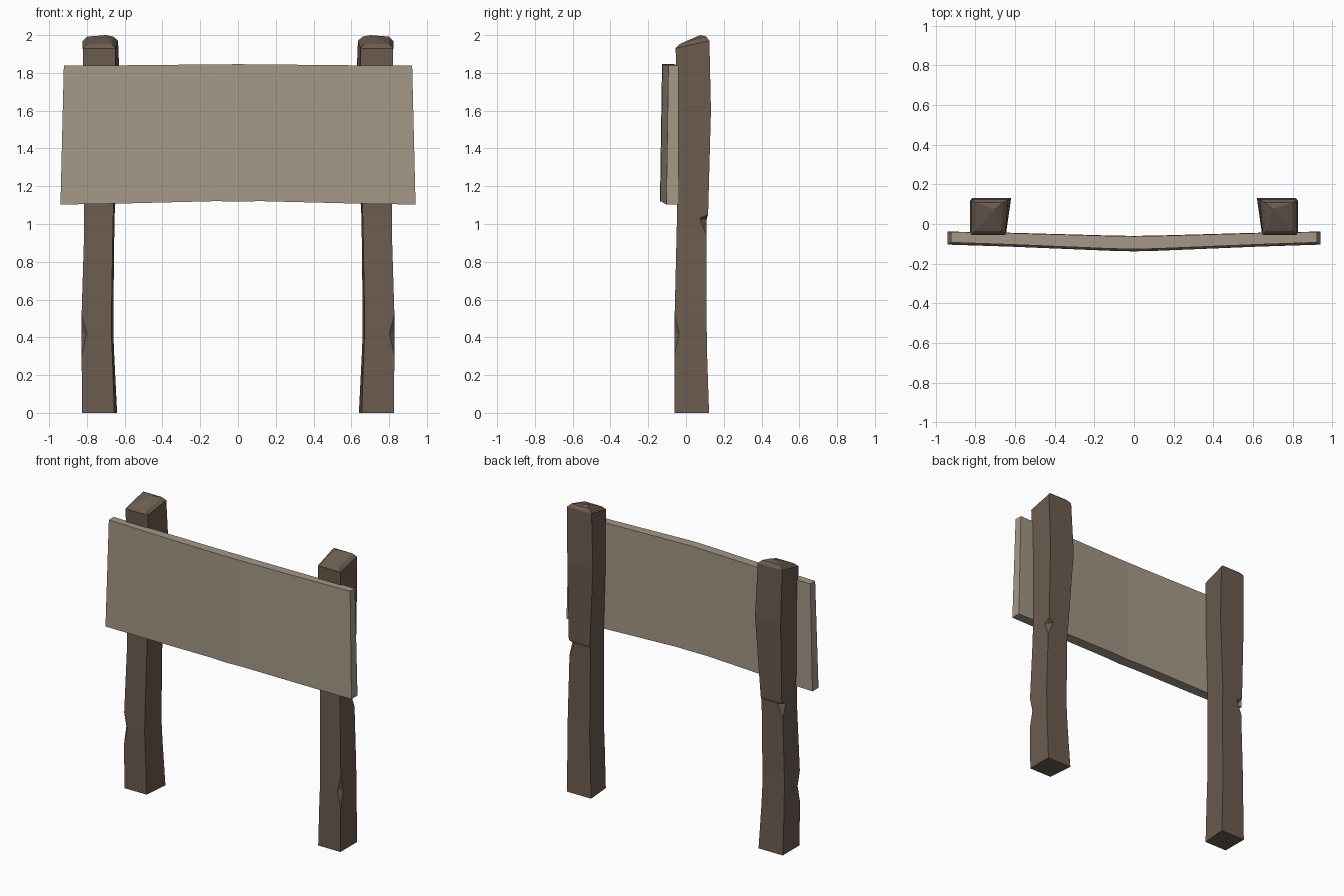
import bpy, bmesh

if "Cube" in bpy.data.objects:
    bpy.data.objects.remove(bpy.data.objects["Cube"])


def material(name, rgb):
    m = bpy.data.materials.new(name)
    m.diffuse_color = (*rgb, 1)
    m.use_nodes = True
    m.node_tree.nodes["Principled BSDF"].inputs["Base Color"].default_value = m.diffuse_color
    return m


POST = material("dark weathered wood", (0.150, 0.108, 0.080))
BOARD = material("pale weathered wood", (0.37, 0.315, 0.24))


def make_object(name, bm, mat):
    bmesh.ops.remove_doubles(bm, verts=bm.verts, dist=0.0005)
    bmesh.ops.recalc_face_normals(bm, faces=bm.faces)
    me = bpy.data.meshes.new(name)
    bm.to_mesh(me)
    bm.free()
    me.materials.append(mat)
    ob = bpy.data.objects.new(name, me)
    bpy.context.collection.objects.link(ob)
    return ob


def bridge(bm, rings):
    n = len(rings[0])
    for a, b in zip(rings, rings[1:]):
        for i in range(n):
            j = (i + 1) % n
            bm.faces.new((a[i], a[j], b[j], b[i]))


# z, inner front x, outer x, inner back x, front y, back y, front chip, back chip
SECTIONS = [
    (0.00, 0.655, 0.825, 0.640, -0.060, 0.122, 0, 0),
    (0.30, 0.665, 0.828, 0.655, -0.062, 0.112, 0, 0),
    (0.42, 0.670, 0.828, 0.660, -0.062, 0.110, 0.026, 0),
    (0.52, 0.670, 0.828, 0.660, -0.060, 0.108, 0, 0),
    (0.94, 0.663, 0.815, 0.655, -0.050, 0.108, 0, 0),
    (1.03, 0.661, 0.814, 0.653, -0.048, 0.110, 0, 0.038),
    (1.05, 0.660, 0.814, 0.653, -0.047, 0.117, 0, 0),
    (1.60, 0.645, 0.815, 0.620, -0.045, 0.132, 0, 0),
]


def section(z, xi, xo, xb, yf, yb, cf, cb, back_z=None):
    bz = z if back_z is None else back_z
    return [(xi, yf, z), (xo - cf, yf, z), (xo, yf + cf, z),
            (xo, yb - cb, bz), (xo - cb, yb, bz), (xb, yb, bz)]


# posts, mirrored left and right, with chipped corners and sloped caps
for side, name in ((-1, "left_post"), (1, "right_post")):
    bm = bmesh.new()
    loops = [section(*s) for s in SECTIONS]
    loops.append(section(1.93, 0.650, 0.822, 0.635, -0.055, 0.124, 0, 0, 1.97))
    loops.append(section(1.952, 0.668, 0.800, 0.660, -0.035, 0.108, 0, 0, 1.992))
    rings = [[bm.verts.new((side * x, y, z)) for x, y, z in lp] for lp in loops]
    bridge(bm, rings)
    bm.faces.new(rings[0])
    peak = bm.verts.new((side * 0.70, 0.075, 2.0))
    top = rings[-1]
    for i in range(6):
        bm.faces.new((top[i], top[(i + 1) % 6], peak))
    make_object(name, bm, POST)

# bowed board: |x| at bottom, |x| at top, back y, front y, bottom z, top z
half = [(0.94, 0.922, -0.038, -0.099, 1.103, 1.840),
        (0.63, 0.63, -0.044, -0.109, 1.108, 1.840),
        (0.12, 0.12, -0.058, -0.130, 1.121, 1.845)]
middle = [(0, 0, -0.060, -0.133, 1.119, 1.846)]
columns = [(-a, -b, *r) for a, b, *r in half] + middle + half[::-1]
bm = bmesh.new()
rings = []
for xb, xt, yb, yf, zb, zt in columns:
    pts = [(xb, yf - 0.005, zb), (xb, yb, zb), (xt, yb - 0.002, zt), (xt, yf + 0.006, zt)]
    rings.append([bm.verts.new(p) for p in pts])
bridge(bm, rings)
bm.faces.new(rings[0])
bm.faces.new(rings[-1])
make_object("sign_board", bm, BOARD)
